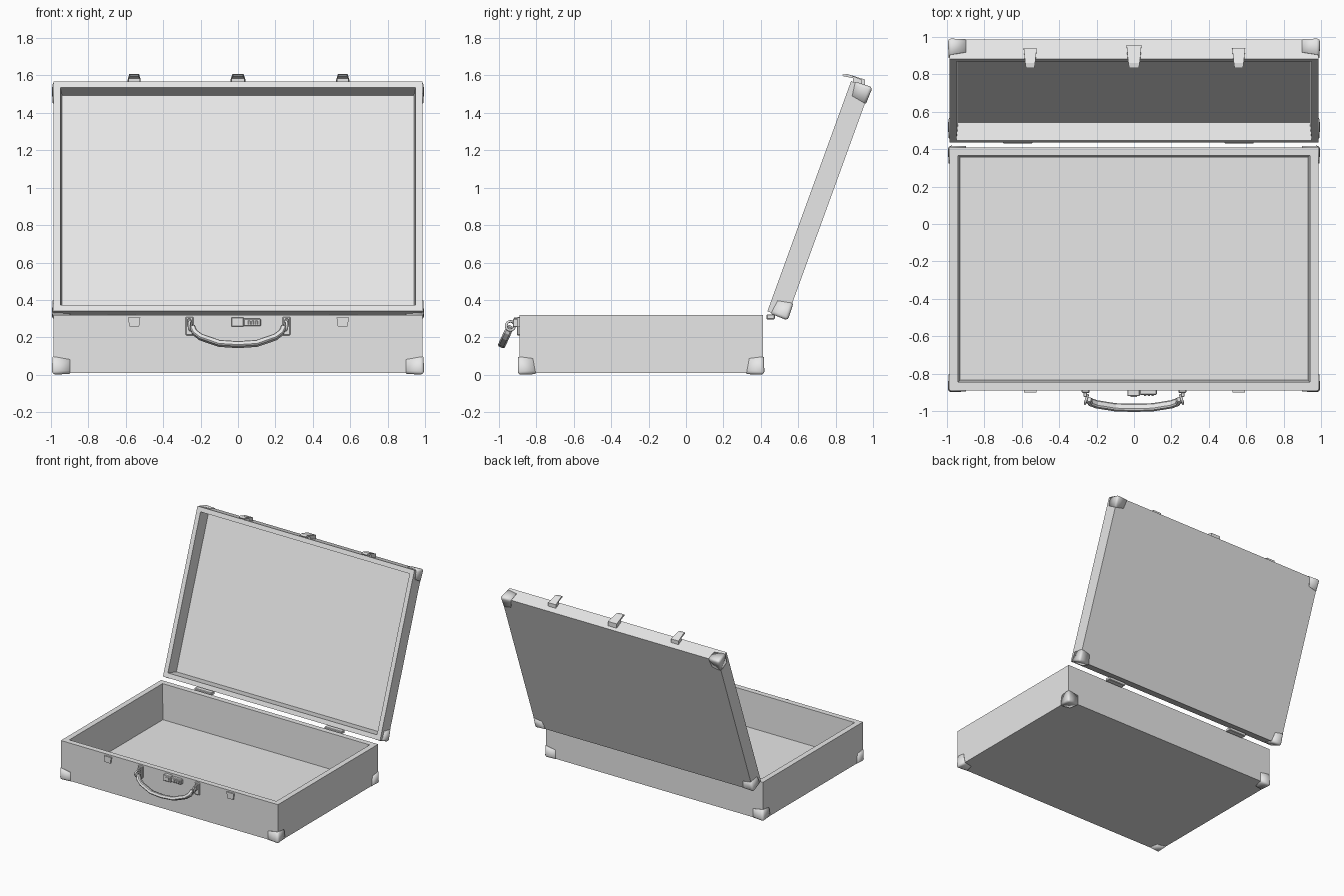
import bpy, bmesh, math
from mathutils import Matrix, Vector

if "Cube" in bpy.data.objects:
    bpy.data.objects.remove(bpy.data.objects["Cube"])

grey = bpy.data.materials.new("light_grey")
grey.use_nodes = True
GREY = (0.8, 0.8, 0.8, 1)
grey.diffuse_color = GREY
grey.node_tree.nodes["Principled BSDF"].inputs["Base Color"].default_value = GREY


def finish(name, bm, matrix=Matrix(), smooth=False, fix=True):
    if fix:
        bmesh.ops.recalc_face_normals(bm, faces=bm.faces[:])
    mesh = bpy.data.meshes.new(name)
    bm.to_mesh(mesh)
    bm.free()
    mesh.materials.append(grey)
    ob = bpy.data.objects.new(name, mesh)
    ob.matrix_world = matrix
    bpy.context.collection.objects.link(ob)
    if smooth:
        bpy.ops.object.select_all(action='DESELECT')
        ob.select_set(True)
        bpy.context.view_layer.objects.active = ob
        bpy.ops.object.shade_smooth_by_angle(angle=math.radians(40))
    return ob


def loft(bm, rings):
    """Skin a list of equal closed rings and cap both ends."""
    loops = [[bm.verts.new(p) for p in ring] for ring in rings]
    n = len(loops[0])
    for a, b in zip(loops, loops[1:]):
        for i in range(n):
            j = (i + 1) % n
            bm.faces.new((a[i], a[j], b[j], b[i]))
    bm.faces.new(loops[0])
    bm.faces.new(loops[-1])


def box(name, lo, hi, bevel=0.0):
    bm = bmesh.new()
    mid = [(a + b) / 2 for a, b in zip(lo, hi)]
    size = [b - a for a, b in zip(lo, hi)]
    bmesh.ops.create_cube(bm, size=1, matrix=Matrix.Translation(mid) @ Matrix.Diagonal((*size, 1)))
    if bevel:
        bmesh.ops.bevel(bm, geom=bm.edges[:], offset=bevel, segments=1, affect='EDGES')
    return finish(name, bm)


def tray(name, half_x, length, height, wall, floor, matrix):
    """Open shell with slightly drafted inner walls."""
    def rect(inset, z):
        x, y0, y1 = half_x - inset, inset, length - inset
        return [(-x, y0, z), (x, y0, z), (x, y1, z), (-x, y1, z)]
    bm = bmesh.new()
    loft(bm, [rect(0, 0), rect(0, height), rect(wall, height), rect(wall + 0.01, floor)])
    finish(name, bm, matrix)


def corner_guard(name, corner, sx, sy, matrix):
    """Three-sided rounded metal cap; local axes run inward from the corner."""
    out, rim, reach, low = -0.01, -0.006, 0.088, 0.072
    coords = dict(
        O=(out, out, out),
        X=(reach, rim, rim), Y=(rim, reach, rim), Z=(rim, rim, reach),
        XY=(low, low, rim), XZ=(reach, rim, low), YZ=(rim, low, reach - 0.01))
    bm = bmesh.new()
    v = {k: bm.verts.new((corner[0] + sx * p[0], corner[1] + sy * p[1], corner[2] + p[2]))
         for k, p in coords.items()}
    for keys in (("O", "Y", "XY", "X"), ("O", "Z", "YZ", "Y"), ("O", "X", "XZ", "Z")):
        order = keys if sx * sy > 0 else keys[::-1]
        bm.faces.new([v[k] for k in order])
    bmesh.ops.bevel(bm, geom=list(v["O"].link_edges), offset=0.018, segments=3,
                    profile=0.5, affect='EDGES')
    ob = finish(name, bm, matrix, smooth=True, fix=False)
    shell = ob.modifiers.new("thickness", 'SOLIDIFY')
    shell.thickness = 0.01
    shell.offset = -1


def case_half(name, half_x, length, height, wall, floor, matrix):
    tray(name, half_x, length, height, wall, floor, matrix)
    for sx, side in ((1, "right"), (-1, "left")):
        for sy, y, end in ((1, 0, "near"), (-1, length, "far")):
            corner_guard(f"{name}_guard_{side}_{end}", (-sx * half_x, y, 0), sx, sy, matrix)


# Case body and opened lid
HALF = 0.986
case_half("case_base", HALF, 1.30, 0.31, 0.045, 0.02, Matrix.Translation((0, -0.89, 0.01)))
lid_matrix = Matrix.Translation((0, 0.538, 0.302)) @ Matrix.Rotation(math.radians(70), 4, 'X')
case_half("lid", HALF, 1.308, 0.11, 0.036, 0.012, lid_matrix)


# Latch levers on the lid edge: side profile, narrowing towards the free tip
def latch(name, x, width, back):
    profile = [(0.835, 1.604), (0.862, 1.607), (back, 1.577), (back, 1.535),
               (0.892, 1.56), (0.892, 1.585), (0.838, 1.596)]
    bm = bmesh.new()
    rings = []
    for s in (-1, 1):
        rings.append([(x + s * width * (0.65 + 0.35 * min(1, (y - 0.835) / 0.09)), y, z)
                      for y, z in profile])
    loft(bm, rings)
    finish(name, bm)


latch("latch_right", -0.555, 0.035, 0.94)
latch("latch_centre", 0, 0.04, 0.957)
latch("latch_left", 0.56, 0.035, 0.94)

# Latch catches on the front wall
for x, side in ((-0.555, "right"), (0.56, "left")):
    bm = bmesh.new()
    loft(bm, [[(x - 0.033, y, 0.307), (x + 0.033, y, 0.307),
               (x + 0.026, y, 0.257), (x - 0.026, y, 0.257)] for y in (-0.885, -0.902)])
    finish("catch_" + side, bm)

# Centre lock with combination dials
box("lock_plate", (-0.036, -0.92, 0.257), (0.032, -0.885, 0.307), 0.004)
box("lock_slot", (-0.02, -0.924, 0.272), (0.015, -0.915, 0.292))
box("dial_housing", (0.03, -0.913, 0.26), (0.122, -0.885, 0.3), 0.004)
for i in range(3):
    x = 0.053 + i * 0.02
    box(f"dial_{i + 1}", (x, -0.919, 0.268), (x + 0.013, -0.905, 0.29), 0.002)

# Handle bar: rectangular section swept along a drooping path
path = [(-0.245, 0.0), (-0.232, 0.035), (-0.2, 0.062), (-0.1, 0.1), (0, 0.107)]
path += [(-x, d) for x, d in path[-2::-1]]
down = Vector((0, -0.42, -0.907))
normal = Vector((0, -0.907, 0.42))
points = [Vector((x, -0.938, 0.258)) + down * d for x, d in path]
rings = []
for i, p in enumerate(points):
    tangent = (points[min(i + 1, len(points) - 1)] - points[max(i - 1, 0)]).normalized()
    across = tangent.cross(normal).normalized() * 0.015
    thick = normal * (0.02 if 0 < i < len(points) - 1 else 0.013)
    section = [(-1, -0.6), (-0.6, -1), (0.6, -1), (1, -0.6),
               (1, 0.6), (0.6, 1), (-0.6, 1), (-1, 0.6)]
    rings.append([p + across * a + thick * b for a, b in section])
bm = bmesh.new()
loft(bm, rings)
finish("handle_bar", bm)

# Handle mounts and rings
for s, side in ((-1, "right"), (1, "left")):
    xs = sorted((s * 0.237, s * 0.28))
    box("handle_mount_" + side, (xs[0], -0.903, 0.21), (xs[1], -0.885, 0.31), 0.005)
    xs = sorted((s * 0.25, s * 0.27))
    box("handle_lug_" + side, (xs[0], -0.925, 0.255), (xs[1], -0.895, 0.3), 0.004)
    bpy.ops.mesh.primitive_torus_add(major_segments=16, minor_segments=8, major_radius=0.024,
                                     minor_radius=0.007, location=(s * 0.255, -0.938, 0.262),
                                     rotation=(0, math.pi / 2, s * 0.3))
    ring = bpy.context.object
    ring.name = "handle_ring_" + side
    ring.data.materials.append(grey)
    bpy.ops.object.shade_smooth_by_angle(angle=math.radians(60))

# Hinges between base and lid
for x, side in ((-0.622, "right"), (0.562, "left")):
    box("hinge_" + side, (x - 0.078, 0.43, 0.297), (x + 0.078, 0.475, 0.323), 0.004)
